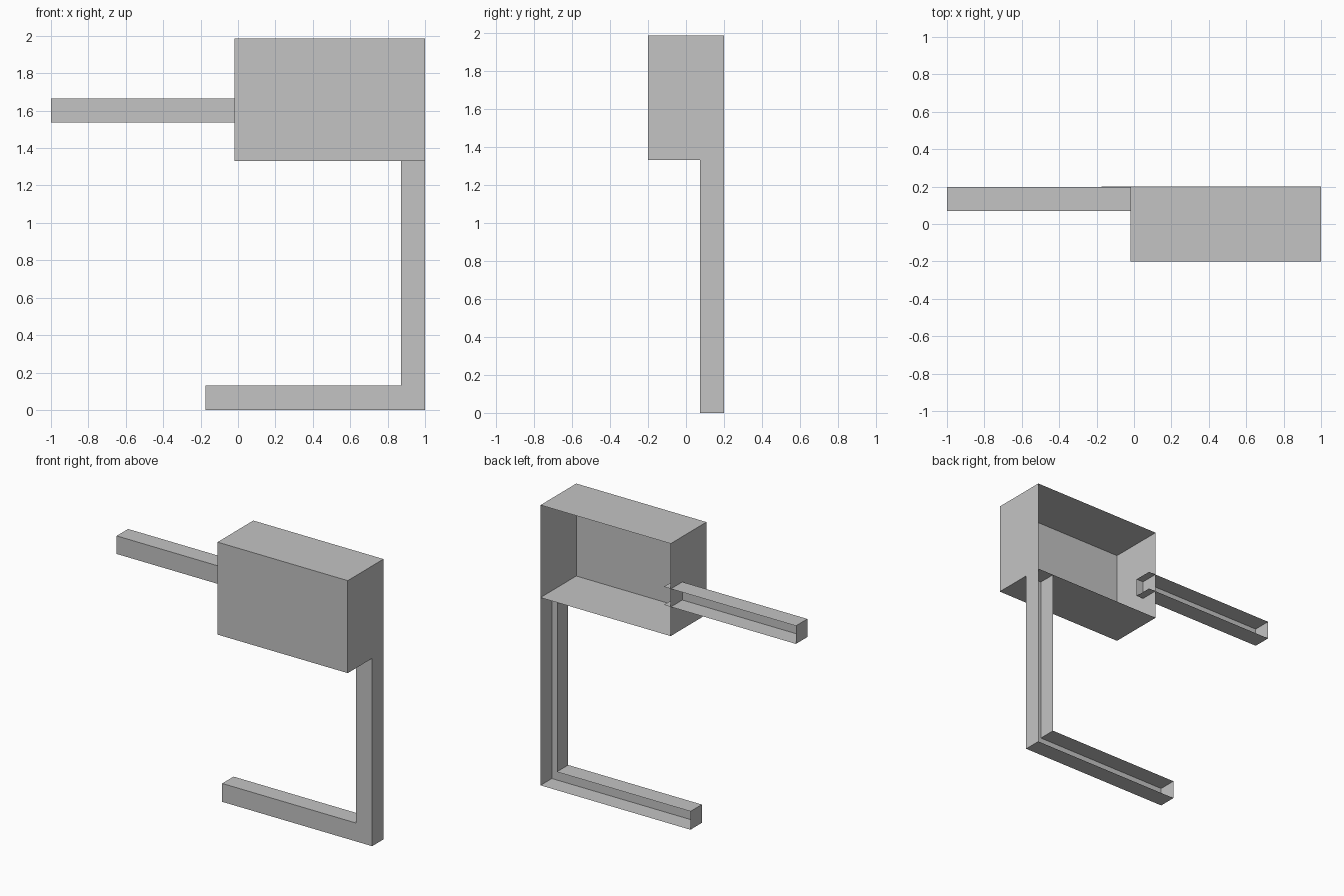
import bpy
import bmesh

if "Cube" in bpy.data.objects:
    bpy.data.objects.remove(bpy.data.objects["Cube"])

grey = bpy.data.materials.new("plain grey")
grey.diffuse_color = (0.55, 0.55, 0.55, 1)
grey.use_nodes = True
grey.node_tree.nodes["Principled BSDF"].inputs["Base Color"].default_value = grey.diffuse_color


def open_back_shell(name, outline, y_front, y_back, open_sides=()):
    """Thin shell: front face from a counter-clockwise (x, z) outline,
    walls running to y_back, no back face; open_sides lists walls left out."""
    bm = bmesh.new()
    front = [bm.verts.new((x, y_front, z)) for x, z in outline]
    back = [bm.verts.new((x, y_back, z)) for x, z in outline]
    bm.faces.new(front)
    for i in range(len(outline)):
        j = (i + 1) % len(outline)
        if i not in open_sides:
            bm.faces.new((front[j], front[i], back[i], back[j]))
    mesh = bpy.data.meshes.new(name)
    bm.to_mesh(mesh)
    bm.free()
    mesh.materials.append(grey)
    obj = bpy.data.objects.new(name, mesh)
    bpy.context.collection.objects.link(obj)
    return obj


def rect(x0, x1, z0, z1):
    return [(x0, z0), (x1, z0), (x1, z1), (x0, z1)]


# Large box, open at the back
open_back_shell("box", rect(-0.02, 1.0, 1.33, 1.985), -0.2, 0.2)

# Horizontal arm channel, its open right end reaching just inside the box
open_back_shell("arm", rect(-1.0, 0.035, 1.536, 1.664), 0.07, 0.198, open_sides=(1,))

# L-shaped post and foot channel, open at the top where it meets the box
open_back_shell("post_and_foot",
                [(-0.175, 0), (1.0, 0), (1.0, 1.33), (0.872, 1.33), (0.872, 0.13), (-0.175, 0.13)],
                0.073, 0.2, open_sides=(2,))
